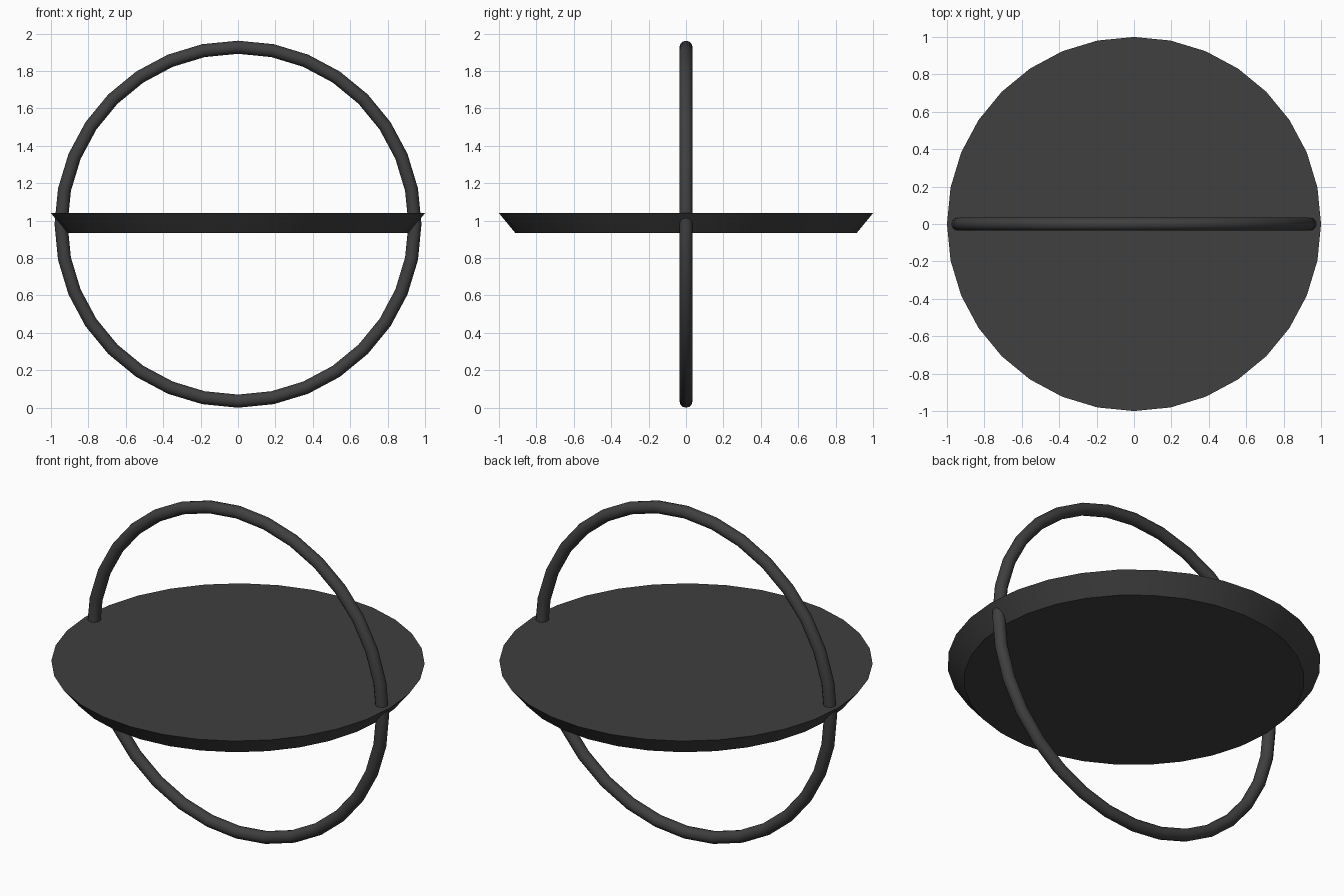
import bpy
import math

if "Cube" in bpy.data.objects:
    bpy.data.objects.remove(bpy.data.objects["Cube"])

dark = bpy.data.materials.new("dark_finish")
dark.diffuse_color = (0.05, 0.05, 0.05, 1)
dark.use_nodes = True
dark.node_tree.nodes["Principled BSDF"].inputs["Base Color"].default_value = dark.diffuse_color


def finish(name):
    ob = bpy.context.object
    ob.name = name
    ob.data.materials.append(dark)
    bpy.ops.object.shade_smooth_by_angle(angle=math.radians(35))
    return ob


# Upright ring in the XZ plane
R, r = 0.946, 0.035
bpy.ops.mesh.primitive_torus_add(
    major_radius=R, minor_radius=r, major_segments=32, minor_segments=12,
    location=(0, 0, R + r), rotation=(math.pi / 2, 0, 0))
finish("upright_ring")

# Horizontal disc with a bevelled underside edge
z0, z1 = 0.933, 1.04
bpy.ops.mesh.primitive_cone_add(
    vertices=32, radius1=0.912, radius2=1.0, depth=z1 - z0,
    location=(0, 0, (z0 + z1) / 2))
finish("disc_shelf")
